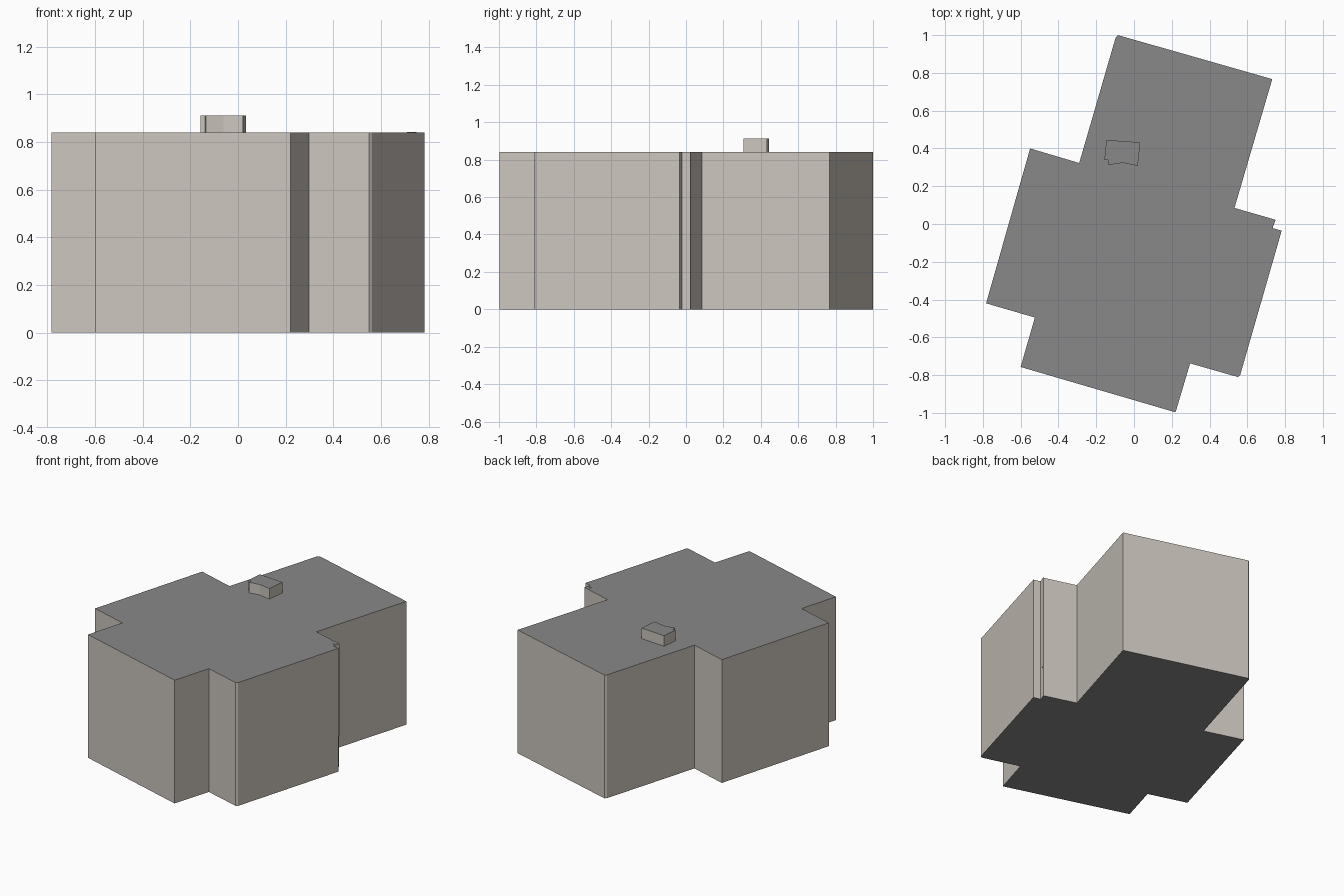
import bpy
import bmesh

cube = bpy.data.objects.get("Cube")
if cube:
    bpy.data.objects.remove(cube)


def material(name, colour):
    mat = bpy.data.materials.new(name)
    mat.use_nodes = True
    mat.diffuse_color = colour
    mat.node_tree.nodes["Principled BSDF"].inputs["Base Color"].default_value = colour
    return mat


WALL = material("warm pale wall", (0.60, 0.56, 0.51, 1))
ROOF = material("grey roof", (0.25, 0.25, 0.25, 1))


def prism(name, outline, bottom, top):
    """Extrude a plan outline; horizontal faces are grey, upright faces pale."""
    bm = bmesh.new()
    base = bm.faces.new([bm.verts.new((x, y, bottom)) for x, y in outline])
    grown = bmesh.ops.extrude_face_region(bm, geom=[base], use_keep_orig=True)
    for v in grown["geom"]:
        if isinstance(v, bmesh.types.BMVert):
            v.co.z = top
    bmesh.ops.recalc_face_normals(bm, faces=bm.faces)
    for f in bm.faces:
        f.material_index = 1 if abs(f.normal.z) > 0.5 else 0
    mesh = bpy.data.meshes.new(name)
    bm.to_mesh(mesh)
    bm.free()
    mesh.materials.append(WALL)
    mesh.materials.append(ROOF)
    obj = bpy.data.objects.new(name, mesh)
    bpy.context.collection.objects.link(obj)
    return obj


# Main block, with stepped corners and a narrow slot on the left side
prism("building_body", [
    (-0.097, 0.988), (-0.085, 1.0), (0.732, 0.767), (0.532, 0.085),
    (0.747, 0.023), (0.734, -0.022), (0.782, -0.035), (0.562, -0.80),
    (0.55, -0.81), (0.297, -0.738), (0.22, -0.997), (-0.60, -0.757),
    (-0.525, -0.495), (-0.783, -0.42), (-0.55, 0.40), (-0.29, 0.323),
], 0, 0.84)

# Slim upright in the slot, starting above the ground
prism("slot_pilaster", [
    (0.71, 0.003), (0.735, 0.024), (0.75, 0.022), (0.737, -0.012),
], 0.21, 0.842)

# Rooftop box with a shallow dent in its front
prism("rooftop_box", [
    (-0.157, 0.338), (-0.146, 0.445), (0.033, 0.432), (0.02, 0.308),
    (-0.06, 0.324), (-0.135, 0.312), (-0.138, 0.338),
], 0.82, 0.912)
